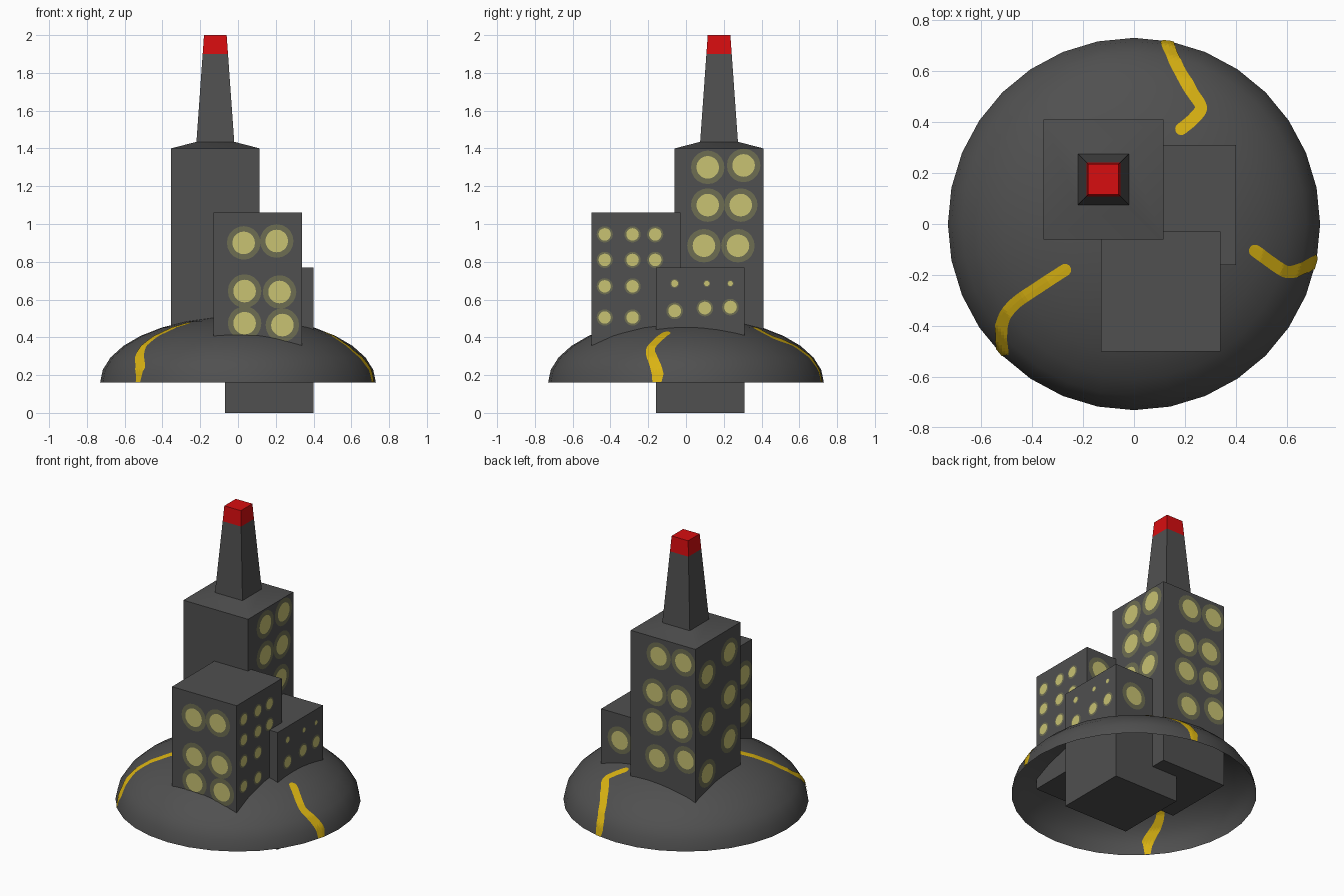
import bpy, bmesh, math
from mathutils import Vector
from mathutils.bvhtree import BVHTree

if "Cube" in bpy.data.objects:
    bpy.data.objects.remove(bpy.data.objects["Cube"])


def material(name, rgb):
    m = bpy.data.materials.new(name)
    m.diffuse_color = (*rgb, 1)
    m.use_nodes = True
    m.node_tree.nodes["Principled BSDF"].inputs["Base Color"].default_value = m.diffuse_color
    return m


GREY = material("dark grey", (0.08, 0.08, 0.08))
RED = material("beacon red", (0.68, 0.004, 0.005))
ROAD = material("road yellow", (0.70, 0.45, 0.006))
LIT = material("window yellow", (0.58, 0.54, 0.17))
GLOW = material("window glow", (0.155, 0.155, 0.085))


def finish(bm, name, mats, smooth=False):
    mesh = bpy.data.meshes.new(name)
    bm.to_mesh(mesh)
    bm.free()
    for m in mats:
        mesh.materials.append(m)
    ob = bpy.data.objects.new(name, mesh)
    bpy.context.collection.objects.link(ob)
    if smooth:
        bpy.ops.object.select_all(action='DESELECT')
        ob.select_set(True)
        bpy.context.view_layer.objects.active = ob
        bpy.ops.object.shade_smooth_by_angle(angle=math.radians(30))
    return ob


def square_loft(name, cx, cy, profile, mats=(GREY,), smooth=False):
    """Stack of square sections, each (half width, height)."""
    bm = bmesh.new()
    rings = [[bm.verts.new((cx + sx * h, cy + sy * h, z))
              for sx, sy in ((-1, -1), (1, -1), (1, 1), (-1, 1))] for h, z in profile]
    for a, b in zip(rings, rings[1:]):
        for i in range(4):
            j = (i + 1) % 4
            bm.faces.new((a[i], a[j], b[j], b[i]))
    bm.faces.new(rings[0][::-1])
    bm.faces.new(rings[-1])
    for f in bm.faces:
        if len(mats) > 1 and f.calc_center_median().z > 1.91:
            f.material_index = 1
    return finish(bm, name, mats, smooth)


# Domed ground, open underneath
RX, RZ, Z0 = 0.73, 0.35, 0.16
bm = bmesh.new()
bmesh.ops.create_uvsphere(bm, u_segments=32, v_segments=16, radius=1)
bmesh.ops.delete(bm, geom=[v for v in bm.verts if v.co.z < -0.01], context='VERTS')
for v in bm.verts:
    v.co = Vector((v.co.x * RX, v.co.y * RX, v.co.z * RZ + Z0))
tree = BVHTree.FromBMesh(bm)
finish(bm, "ground_dome", [GREY], True)

# Three buildings; the tallest has a sloped roof, spire and red beacon
H = 0.235
square_loft("front_building", 0.105, -0.265, [(H, 0.29), (H, 1.06)])
square_loft("side_building", 0.165, 0.075, [(H, 0), (H, 0.77)])
square_loft("tower_with_spire", -0.12, 0.175,
            [(H, 0.17), (H, 1.40), (0.10, 1.435), (0.067, 1.90), (0.06, 2.0)],
            (GREY, RED), True)


# Round lit windows with a glow ring, clipped to their wall
def windows(name, cx, cy, top, axis, sign, spots):
    centre = (cx, cy)
    u_axis = 1 - axis
    lo, hi = centre[u_axis] - H, centre[u_axis] + H
    bm = bmesh.new()
    for u, z, r in spots:
        spread = 1.48 if r > 0.04 else 1.3
        for mat, rad, lift in ((1, r * spread, 0.002), (0, r, 0.004)):
            ring = []
            for k in range(20):
                a = math.tau * k / 20
                p = [0, 0, min(top, z + rad * math.sin(a))]
                p[axis] = centre[axis] + sign * (H + lift)
                p[u_axis] = max(lo, min(hi, u + rad * math.cos(a)))
                ring.append(bm.verts.new(p))
            f = bm.faces.new(ring)
            f.material_index = mat
            f.normal_update()
            if f.normal[axis] * sign < 0:
                f.normal_flip()
    finish(bm, name, [LIT, GLOW])


def big(*pts):
    return [(u, z, 0.06) for u, z in pts]


FRONT, SIDE, TOWER = (0.105, -0.265, 1.06), (0.165, 0.075, 0.77), (-0.12, 0.175, 1.40)
windows("front_building_front_windows", *FRONT, 1, -1,
        big((0.03, 0.90), (0.205, 0.91), (0.035, 0.645), (0.22, 0.64), (0.035, 0.475), (0.235, 0.465)))
windows("front_building_right_windows", *FRONT, 0, 1,
        [(u, z, 0.033) for z in (0.945, 0.81, 0.67, 0.505) for u in (-0.43, -0.283, -0.163)
         if z > 0.75 or u < -0.2])
windows("front_building_back_windows", *FRONT, 1, 1, big((0.24, 0.93)))
windows("front_building_left_windows", *FRONT, 0, -1,
        big((-0.41, 0.86), (-0.21, 0.86), (-0.41, 0.61), (-0.21, 0.61)))
windows("side_building_right_windows", *SIDE, 0, 1,
        [(-0.06, 0.685, 0.018), (0.11, 0.685, 0.014), (0.235, 0.685, 0.013),
         (-0.06, 0.54, 0.034), (0.10, 0.555, 0.034), (0.235, 0.56, 0.034)])
windows("side_building_back_windows", *SIDE, 1, 1, big((0.263, 0.60)))
windows("tower_right_windows", *TOWER, 0, 1,
        big((0.115, 1.30), (0.305, 1.31), (0.115, 1.10), (0.29, 1.10), (0.095, 0.885), (0.275, 0.885)))
windows("tower_back_windows", *TOWER, 1, 1,
        big((-0.09, 1.285), (-0.27, 1.29), (-0.06, 1.04), (-0.24, 1.045),
            (-0.06, 0.846), (-0.247, 0.848), (-0.08, 0.613), (-0.286, 0.656)))
windows("tower_left_windows", *TOWER, 0, -1,
        big((0.29, 1.19), (0.06, 1.25), (0.29, 0.88), (0.06, 0.97), (0.29, 0.54), (0.06, 0.68)))


# Painted roads that follow the dome, visible from above and below
def on_dome(p, scale):
    x, y = p
    r = math.hypot(x, y)
    if r > 0.727:
        x, y, r = x * 0.727 / r, y * 0.727 / r, 0.727
    z = RZ * math.sqrt(max(0, 1 - (r / RX) ** 2))
    if r > 0.7265:
        z = 0.003
    base = Vector((0, 0, Z0))
    d = Vector((x, y, z)).normalized()
    hit = tree.ray_cast(base, d)[0]
    return base + ((hit - base) if hit else Vector((x, y, z))) * scale


def road(name, path, w=0.024):
    pts = [Vector(p) for p in path]
    line = []
    for i in range(len(pts) - 1):          # smooth curve through the points
        p0, p1, p2 = pts[max(i - 1, 0)], pts[i], pts[i + 1]
        p3 = pts[min(i + 2, len(pts) - 1)]
        for k in range(10):
            t = k / 10
            line.append(0.5 * (2 * p1 + (p2 - p0) * t + (2 * p0 - 5 * p1 + 4 * p2 - p3) * t * t
                               + (3 * p1 - p0 - 3 * p2 + p3) * t ** 3))
    line.append(pts[-1])
    end = (pts[-1] - line[-2]).normalized()
    widths = [w] * len(line)
    for a in (25, 50, 70, 83):             # rounded inner end
        line.append(pts[-1] + end * w * math.sin(math.radians(a)))
        widths.append(w * math.cos(math.radians(a)))
    bm = bmesh.new()
    for scale in (1.005, 0.995):
        rows = []
        for i, p in enumerate(line):
            t = (line[min(i + 1, len(line) - 1)] - line[max(i - 1, 0)]).normalized()
            n = Vector((-t.y, t.x))
            rows.append([bm.verts.new(on_dome(p + n * widths[i] * s, scale))
                         for s in (-1, -0.5, 0, 0.5, 1)])
        for a, b in zip(rows, rows[1:]):
            for j in range(4):
                q = (a[j], b[j], b[j + 1], a[j + 1])
                bm.faces.new(q if scale > 1 else q[::-1])
    finish(bm, name, [ROAD])


road("back_road", [(0.125, 0.725), (0.165, 0.63), (0.22, 0.53), (0.262, 0.46), (0.235, 0.415), (0.185, 0.372)])
road("right_road", [(0.725, -0.14), (0.66, -0.175), (0.60, -0.188), (0.53, -0.145), (0.475, -0.105)])
road("left_road", [(-0.515, -0.515), (-0.52, -0.40), (-0.475, -0.32), (-0.37, -0.245), (-0.27, -0.18)])
